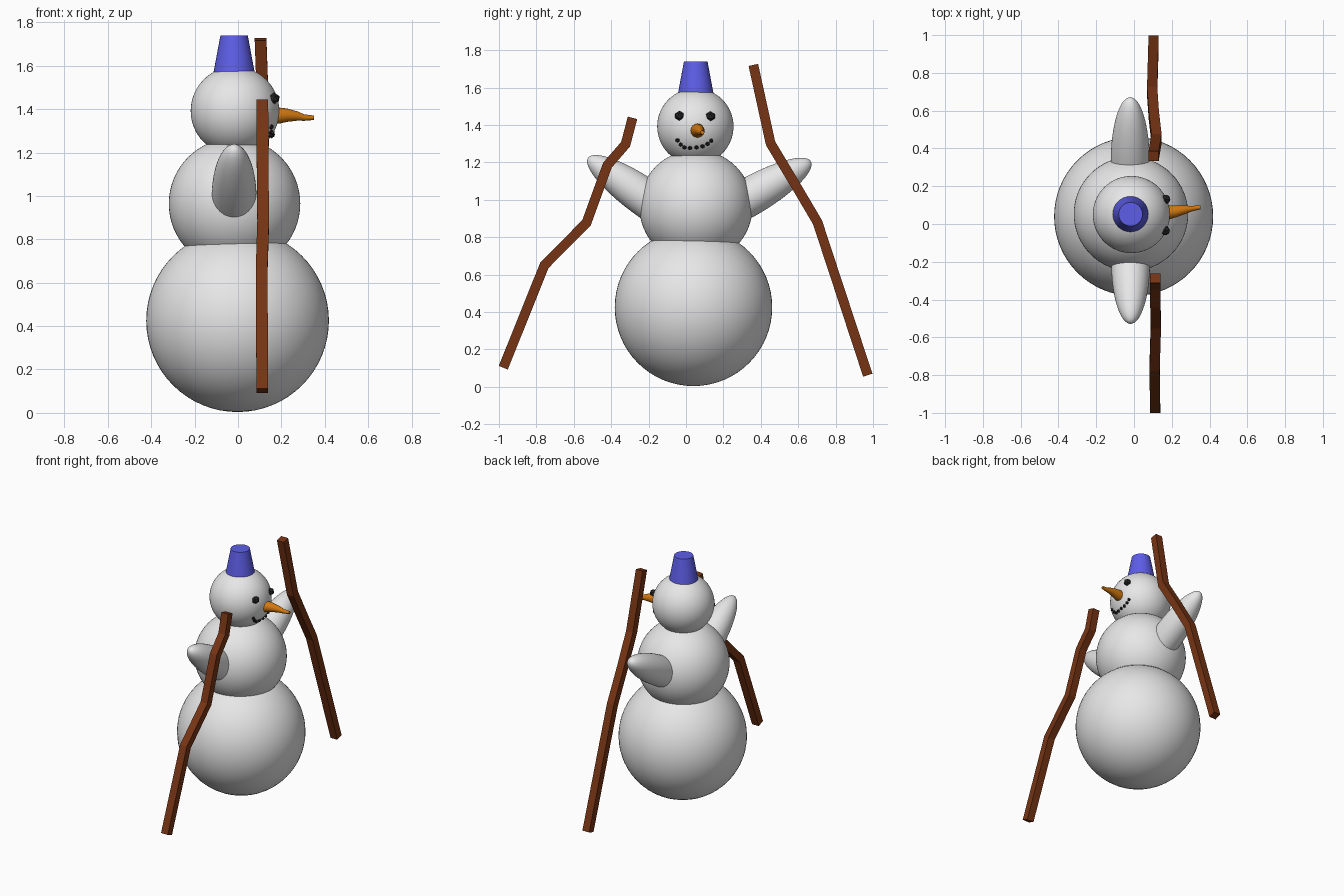
import bpy, bmesh, math
from mathutils import Vector, Matrix

if "Cube" in bpy.data.objects:
    bpy.data.objects.remove(bpy.data.objects["Cube"])


def material(name, rgb):
    m = bpy.data.materials.new(name)
    m.diffuse_color = (*rgb, 1)
    m.use_nodes = True
    m.node_tree.nodes["Principled BSDF"].inputs["Base Color"].default_value = m.diffuse_color
    return m


SNOW = material("snow_white", (0.8, 0.8, 0.8))
BLUE = material("hat_blue", (0.11, 0.11, 0.8))
ORANGE = material("carrot_orange", (0.65, 0.19, 0.005))
COAL = material("coal_black", (0.02, 0.02, 0.022))
WOOD = material("wood_brown", (0.18, 0.034, 0.007))


def finish(bm, name, mat, smooth=True):
    bmesh.ops.recalc_face_normals(bm, faces=bm.faces)
    me = bpy.data.meshes.new(name)
    bm.to_mesh(me)
    bm.free()
    me.materials.append(mat)
    for p in me.polygons:
        p.use_smooth = smooth
    if smooth:
        me.set_sharp_from_angle(angle=math.radians(35))
    ob = bpy.data.objects.new(name, me)
    bpy.context.collection.objects.link(ob)
    return ob


def ball(name, centre, size, tilt=0.0):
    """Snow ellipsoid, rotated about x by tilt degrees."""
    bm = bmesh.new()
    mtx = (Matrix.Translation(centre) @ Matrix.Rotation(math.radians(tilt), 4, 'X')
           @ Matrix.Diagonal((*size, 1)))
    bmesh.ops.create_uvsphere(bm, u_segments=64, v_segments=32, radius=1, matrix=mtx)
    return finish(bm, name, SNOW)


def skin(bm, rings):
    """Join equal rings of points into a capped tube."""
    rows = [[bm.verts.new(p) for p in r] for r in rings]
    n = len(rows[0])
    for a, b in zip(rows, rows[1:]):
        for i in range(n):
            j = (i + 1) % n
            bm.faces.new((a[i], a[j], b[j], b[i]))
    bm.faces.new(rows[0])
    bm.faces.new(rows[-1])


def stick(name, pts, wx=0.027, wn=0.026):
    """Square-section bent stick with mitred joints, path mostly in the yz plane."""
    pts = [Vector(p) for p in pts]
    rings = []
    for i, p in enumerate(pts):
        dirs = []
        if i > 0:
            dirs.append((p - pts[i - 1]).normalized())
        if i < len(pts) - 1:
            dirs.append((pts[i + 1] - p).normalized())
        t = sum(dirs, Vector()).normalized()
        n = Vector((0, -t.z, t.y)).normalized() * wn / t.dot(dirs[0])
        x = Vector((wx, 0, 0))
        rings.append([p + x + n, p - x + n, p - x - n, p + x - n])
    bm = bmesh.new()
    skin(bm, rings)
    return finish(bm, name, WOOD, False)


# Snow body and raised arms
HEAD, HEAD_R = Vector((-0.014, 0.05, 1.392)), 0.204
ball("lower_body", (-0.002, 0.04, 0.425), (0.421,) * 3)
ball("upper_body", (-0.016, 0.053, 0.964), (0.303,) * 3)
ball("head", HEAD, (HEAD_R,) * 3)
ball("left_arm", (-0.02, 0.33, 1.01), (0.103, 0.39, 0.103), 30)
ball("right_arm", (-0.018, -0.196, 0.995), (0.103, 0.40, 0.103), -35)

# Bucket hat
bm = bmesh.new()
bmesh.ops.create_cone(bm, cap_ends=True, segments=32, radius1=0.095, radius2=0.063,
                      depth=0.172, matrix=Matrix.Translation((-0.018, 0.052, 1.654)))
finish(bm, "bucket_hat", BLUE)

# Carrot nose: x, y, z, radius along its length
carrot = [(0.13, 0.058, 1.369, 0.037), (0.19, 0.062, 1.370, 0.037),
          (0.225, 0.067, 1.372, 0.031), (0.275, 0.076, 1.368, 0.021),
          (0.305, 0.081, 1.361, 0.015), (0.351, 0.088, 1.360, 0.010)]
bm = bmesh.new()
skin(bm, [[(x, y + r * math.cos(k * math.pi / 8), z + r * math.sin(k * math.pi / 8))
           for k in range(16)] for x, y, z, r in carrot])
finish(bm, "carrot_nose", ORANGE)


# Coal eyes and mouth, set on the head surface
def coal(name, y, z, r):
    dy, dz = y - HEAD.y, z - HEAD.z
    x = HEAD.x + math.sqrt(HEAD_R ** 2 - dy * dy - dz * dz)
    bm = bmesh.new()
    bmesh.ops.create_icosphere(bm, subdivisions=1, radius=r,
                               matrix=Matrix.Translation((x + 0.003, y, z)))
    finish(bm, name, COAL, False)


coal("right_eye", -0.035, 1.449, 0.027)
coal("left_eye", 0.131, 1.447, 0.027)
mouth = [(-0.045, 1.318), (-0.028, 1.295), (-0.008, 1.280), (0.021, 1.277),
         (0.056, 1.280), (0.088, 1.286), (0.115, 1.299), (0.135, 1.316)]
for i, (y, z) in enumerate(mouth):
    coal(f"mouth_coal_{i + 1}", y, z, 0.012)

# Bent wooden sticks
stick("left_stick", [(0.104, 0.36, 1.721), (0.119, 0.452, 1.302), (0.105, 0.575, 1.097),
                     (0.096, 0.703, 0.88), (0.104, 0.972, 0.062)])
stick("right_stick", [(0.112, -0.286, 1.438), (0.113, -0.323, 1.297), (0.113, -0.42, 1.185),
                      (0.116, -0.532, 0.877), (0.109, -0.757, 0.65), (0.112, -0.977, 0.102)])
